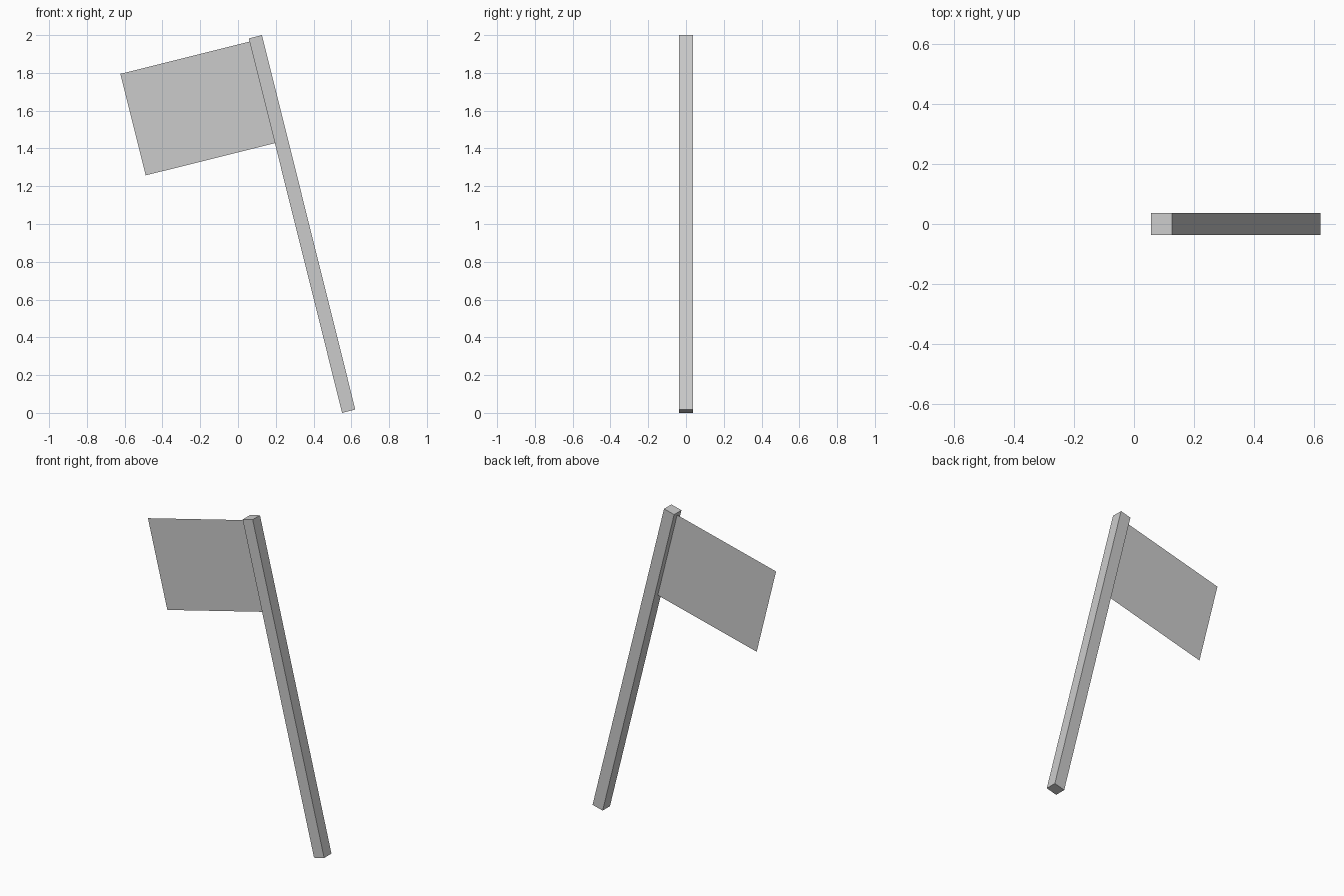
import bpy
from math import radians
from mathutils import Matrix

cube = bpy.data.objects.get("Cube")
if cube:
    bpy.data.objects.remove(cube, do_unlink=True)

WIDTH, LENGTH = 0.072, 2.043

# Shared tilt: everything leans towards -x about the pole centre
TILT = Matrix.Translation((0.339, 0, 1)) @ Matrix.Rotation(radians(-14), 4, "Y")

grey = bpy.data.materials.new("light_grey")
grey.use_nodes = True
colour = (0.6, 0.6, 0.6, 1)
grey.diffuse_color = colour
grey.node_tree.nodes["Principled BSDF"].inputs["Base Color"].default_value = colour


def finish(name, local):
    """Name the active object, tilt it and colour it."""
    part = bpy.context.object
    part.name = name
    part.data.transform(TILT @ local)
    part.data.materials.append(grey)


# Square pole
bpy.ops.mesh.primitive_cube_add(size=1)
finish("pole", Matrix.Diagonal((WIDTH, WIDTH, LENGTH, 1)))

# Flat flag, a single sheet running from the pole's side
left, right, low, high = -0.741, -WIDTH / 2, 0.45, 1.004
bpy.ops.mesh.primitive_plane_add(size=1)
finish("flag",
       Matrix.Translation(((left + right) / 2, 0, (low + high) / 2))
       @ Matrix.Diagonal((right - left, 1, high - low, 1))
       @ Matrix.Rotation(radians(90), 4, "X"))
